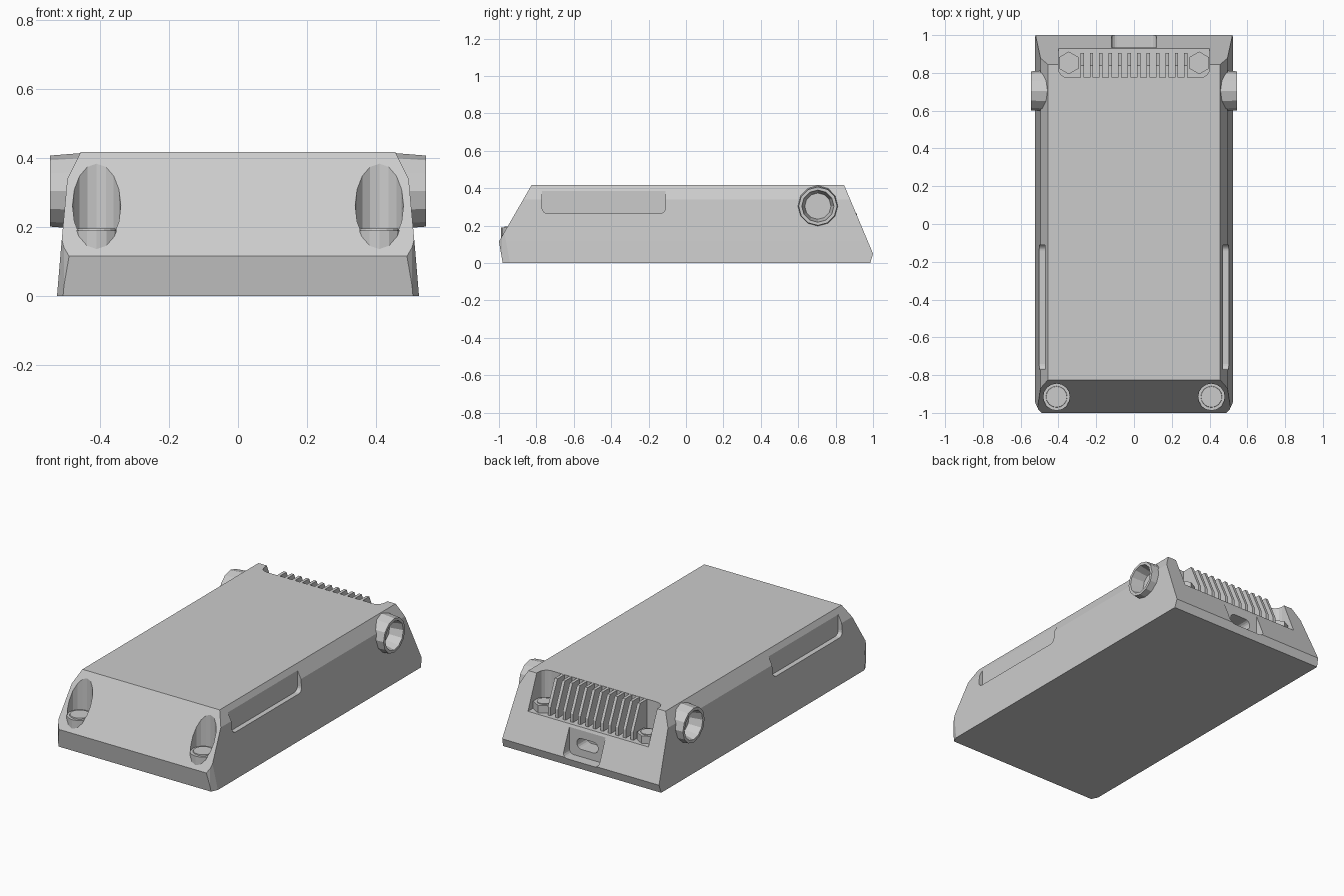
import bpy, bmesh
from math import cos, sin, pi
from mathutils import Matrix

if "Cube" in bpy.data.objects:
    bpy.data.objects.remove(bpy.data.objects["Cube"])


def finish(name, bm):
    bmesh.ops.recalc_face_normals(bm, faces=bm.faces)
    me = bpy.data.meshes.new(name)
    bm.to_mesh(me)
    bm.free()
    ob = bpy.data.objects.new(name, me)
    bpy.context.collection.objects.link(ob)
    return ob


def prism(name, pts, axis, lo, hi):
    """Extrude a 2D outline along an axis: X takes (y,z), Y takes (x,z), Z takes (x,y)."""
    put = {'X': lambda a, b, t: (t, a, b),
           'Y': lambda a, b, t: (a, t, b),
           'Z': lambda a, b, t: (a, b, t)}[axis]
    bm = bmesh.new()
    v0 = [bm.verts.new(put(a, b, lo)) for a, b in pts]
    v1 = [bm.verts.new(put(a, b, hi)) for a, b in pts]
    bm.faces.new(v0)
    bm.faces.new(v1)
    n = len(pts)
    for i in range(n):
        j = (i + 1) % n
        bm.faces.new((v0[i], v0[j], v1[j], v1[i]))
    return finish(name, bm)


def cone(name, r1, r2, depth, loc, n=12, rot=None):
    bm = bmesh.new()
    m = Matrix.Translation(loc) @ (rot or Matrix())
    bmesh.ops.create_cone(bm, cap_ends=True, segments=n, radius1=r1, radius2=r2,
                          depth=depth, matrix=m)
    return finish(name, bm)


def rrect(x0, x1, y0, y1, r, k=4):
    pts = []
    for cx, cy, a in ((x1 - r, y1 - r, 0), (x0 + r, y1 - r, 1),
                      (x0 + r, y0 + r, 2), (x1 - r, y0 + r, 3)):
        for i in range(k + 1):
            t = (a + i / k) * pi / 2
            pts.append((cx + r * cos(t), cy + r * sin(t)))
    return pts


def boolean(ob, other, op='DIFFERENCE'):
    m = ob.modifiers.new(op, 'BOOLEAN')
    m.operation, m.solver, m.object = op, 'EXACT', other
    bpy.context.view_layer.objects.active = ob
    bpy.ops.object.modifier_apply(modifier=m.name)
    bpy.data.objects.remove(other)


def mirrored(half):
    return half + [(-x, y) for x, y in reversed(half)]


# Housing: side profile intersected with cross-section and plan outline
body = prism("housing", [(-.98, 0), (-1, .115), (-.825, .418), (.845, .418),
                         (1, .05), (.985, 0)], 'X', -.7, .7)
section = mirrored([(.525, 0), (.515, .12), (.495, .34), (.45, .43)])
boolean(body, prism("cut", section, 'Y', -1.2, 1.2), 'INTERSECT')
plan = mirrored([(.47, -1.02), (.505, -.985), (.53, -.93), (.53, 1.1)])
boolean(body, prism("cut", plan, 'Z', -.1, .6), 'INTERSECT')

for s in (-1, 1):
    # Front screw seats: small boss plus an open vertical bore
    boolean(body, cone("add", .073, .073, .13, (s * .41, -.915, .125), 16), 'UNION')
    boolean(body, cone("cut", .07, .07, .4, (s * .41, -.915, .39), 16))
    # Side lug bosses with stepped socket
    rot = Matrix.Rotation(s * pi / 2, 4, 'Y')
    boolean(body, cone("add", .113, .103, .125, (s * .4825, .705, .304), 12, rot), 'UNION')
    boolean(body, cone("cut", .07, .088, .09, (s * .51, .705, .304), 12, rot))
    # Shallow side grip recess, open at the top
    grip = rrect(-.77, -.11, .265, .6, .03)
    boolean(body, prism("cut", grip, 'X', *sorted((s * .472, s * .7))))

# Rear heat sink bay
boolean(body, prism("cut", rrect(-.4, .4, .775, 1.3, .05), 'Z', .22, .6))

# Rear connector recess and the socket opening inside it
boolean(body, prism("cut", rrect(-.12, .12, .045, .24, .03), 'Y', .935, 1.2))
boolean(body, prism("cut", rrect(-.07, .07, .09, .155, .03), 'Y', .84, 1.0))

# Cooling fins across the bay
fin = [(.765, .21), (.765, .417), (.84, .417), (.905, .27), (.905, .21)]
for i in range(12):
    x = -.275 + i * .05
    prism(f"cooling_fin_{i + 1}", fin, 'X', x - .009, x + .009)

for s, side in ((-1, "left"), (1, "right")):
    # Rear hex screws with a round top
    cone(f"rear_hex_seat_{side}", .06, .06, .05, (s * .345, .853, .24), 6)
    cone(f"rear_screw_{side}", .04, .04, .055, (s * .345, .853, .2425), 12)
    # Front screw heads
    cone(f"front_screw_{side}", .058, .055, .012, (s * .41, -.915, .19), 16)
